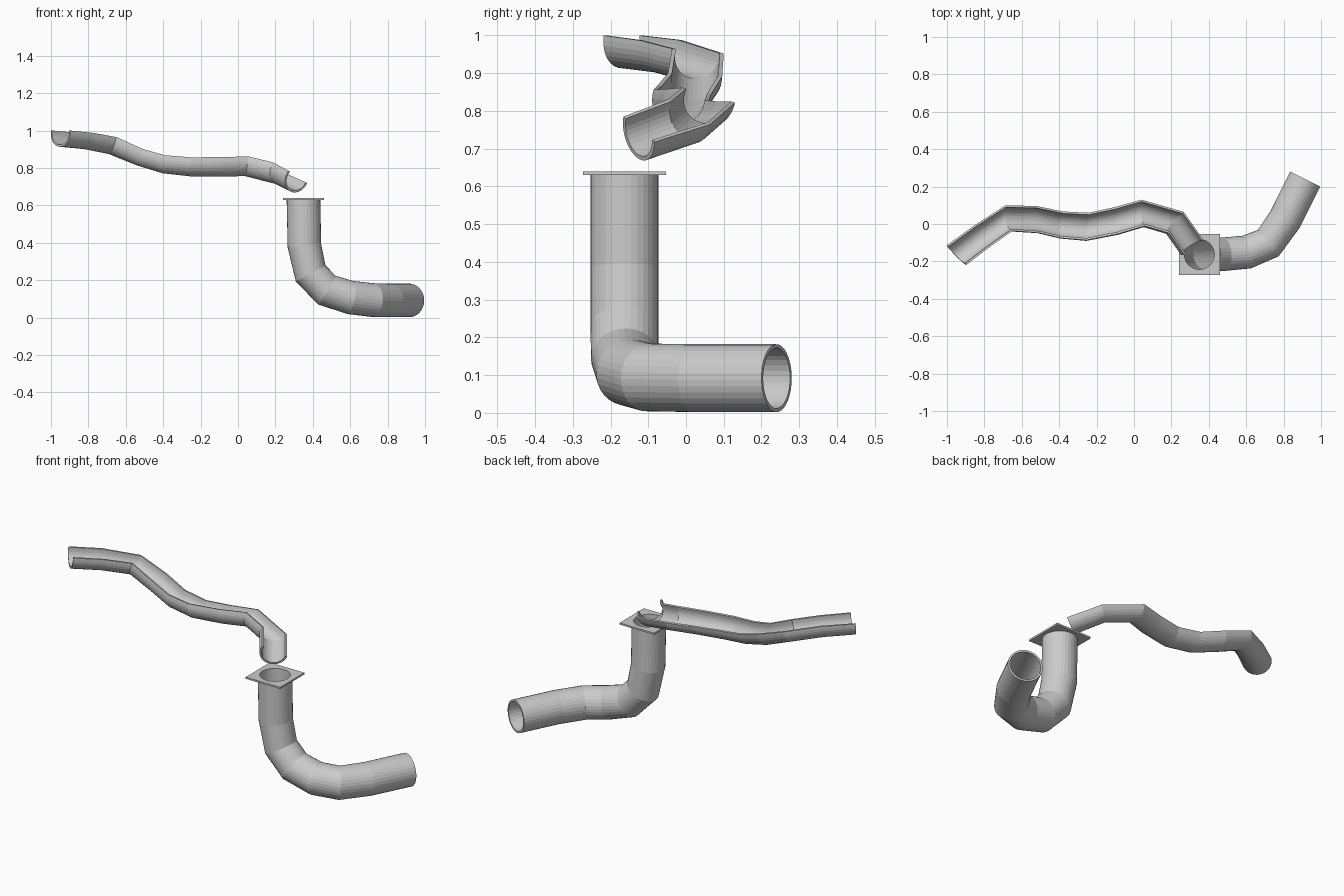
import bpy
from math import pi, sin, cos
from mathutils import Vector

if "Cube" in bpy.data.objects:
    bpy.data.objects.remove(bpy.data.objects["Cube"])


def loft(name, rings, closed, thickness, offset=-1):
    """Skin rings of points, point the faces outwards, thicken inwards."""
    n = len(rings[0])
    verts = [p for r in rings for p in r]
    faces = [[i * n + j, i * n + (j + 1) % n, (i + 1) * n + (j + 1) % n, (i + 1) * n + j]
             for i in range(len(rings) - 1) for j in range(n if closed else n - 1)]
    # outward test on a face in the middle of the first strip
    f = faces[n // 2]
    a, b, c = (verts[k] for k in f[:3])
    centre = sum(rings[0] + rings[1], Vector()) / (2 * n)
    if (b - a).cross(c - b).dot(sum((verts[k] for k in f), Vector()) / 4 - centre) < 0:
        faces = [g[::-1] for g in faces]
    me = bpy.data.meshes.new(name)
    me.from_pydata(verts, [], faces)
    ob = bpy.data.objects.new(name, me)
    bpy.context.collection.objects.link(ob)
    m = ob.modifiers.new("wall", 'SOLIDIFY')
    m.thickness, m.offset = thickness, offset
    return ob


def tangents(path):
    segs = [(b - a).normalized() for a, b in zip(path, path[1:])]
    return [segs[0]] + [(a + b).normalized() for a, b in zip(segs, segs[1:])] + [segs[-1]]


# open chute: front rim and back rim points at each station
front = [(-.896, -.218, 1), (-.77, -.122, .987), (-.65, -.037, .965), (-.505, -.048, .90),
         (-.39, -.075, .868), (-.254, -.086, .857), (-.088, -.053, .858), (.056, -.01, .862),
         (.187, -.048, .83), (.27, -.166, .785)]
back = [(-1, -.114, 1), (-.86, -.012, .988), (-.687, .10, .952), (-.52, .096, .892),
        (-.38, .067, .845), (-.243, .06, .826), (-.104, .09, .823), (.04, .13, .822),
        (.265, .065, .765), (.37, -.083, .718)]
front, back = [Vector(p) for p in front], [Vector(p) for p in back]
mids = [(f + b) / 2 for f, b in zip(front, back)]
rings = []
for f, b, c, t in zip(front, back, mids, tangents(mids)):
    w = (f - b) / 2
    down = t.cross(w).normalized()
    if down.z > 0:
        down = -down
    base = c + down * .013
    arc = [base + w * cos(pi * k / 16) + down * .074 * sin(pi * k / 16) for k in range(17)]
    rings.append([f] + arc + [b])
loft("chute", rings, False, .011)

# drain pipe: vertical drop, elbow, then a level bend to the outlet
SIDES, R = 32, .09
path = [Vector(p) for p in [(.35, -.163, .635), (.355, -.163, .385), (.388, -.163, .237),
                            (.475, -.162, .147), (.603, -.15, .107), (.718, -.102, .094),
                            (.808, .025, .092), (.915, .24, .092)]]
side = Vector((1, 0, 0))
rings = []
for p, t in zip(path, tangents(path)):
    side = (side - t * side.dot(t)).normalized()
    up = t.cross(side)
    rings.append([p + R * (side * cos(2 * pi * k / SIDES) + up * sin(2 * pi * k / SIDES))
                  for k in range(SIDES)])
loft("drain_pipe", rings, True, .01)

# square flange with a round hole around the pipe mouth
dirs = [Vector((cos(2 * pi * k / SIDES), sin(2 * pi * k / SIDES), 0)) for k in range(SIDES)]
top = Vector((.35, -.163, .635))
hole = [top + d * .08 for d in dirs]
square = [top + d * (.11 / max(abs(d.x), abs(d.y))) for d in dirs]
loft("flange", [hole, square], True, .01, 0)
